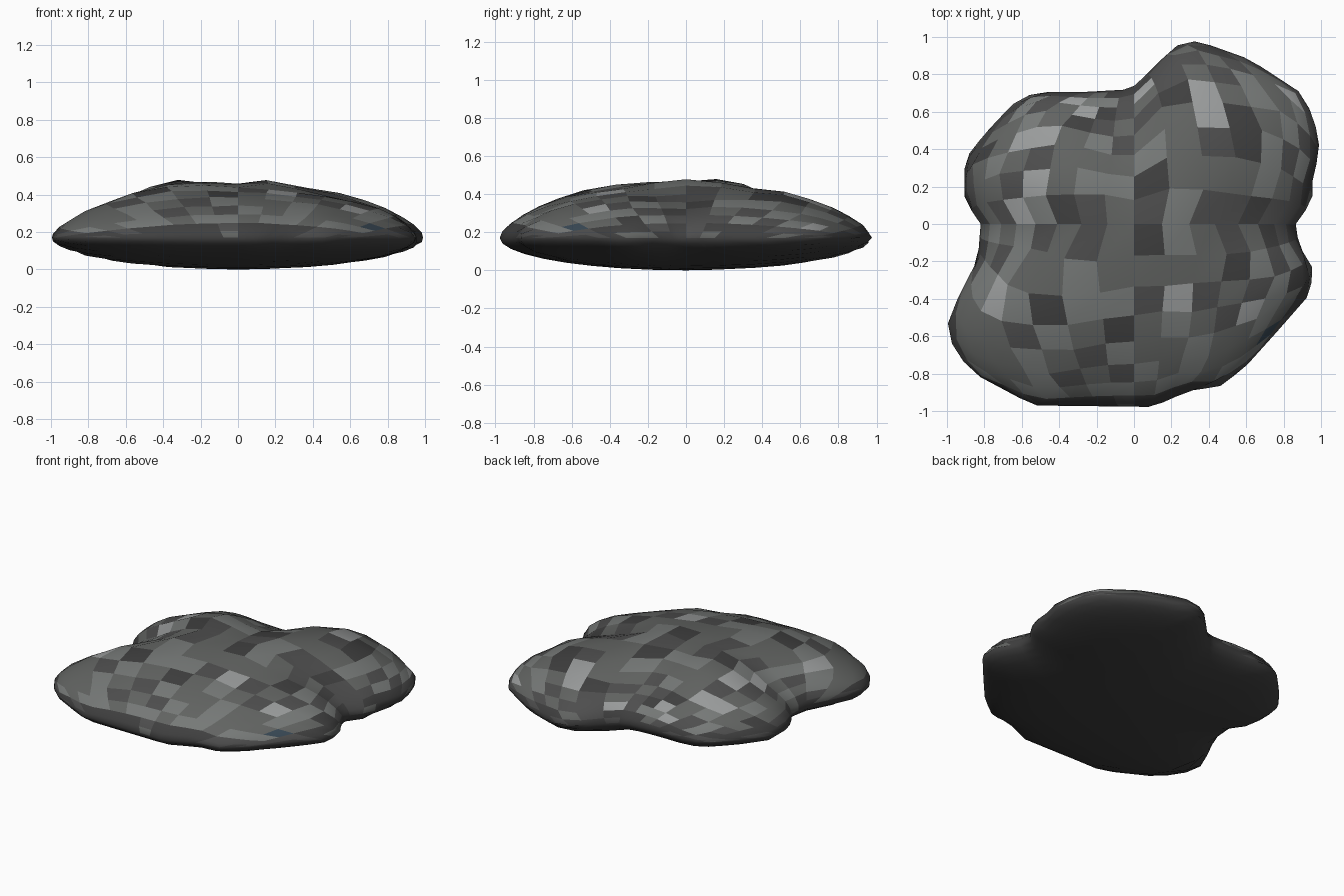
import bpy, bmesh, math, random
from mathutils import Vector

if "Cube" in bpy.data.objects:
    bpy.data.objects.remove(bpy.data.objects["Cube"])

random.seed(7)
N = 18          # cells along each side of the grid
RIM = 0.17      # height of the widest edge

# lobed outline seen from above
OUTLINE = [(.995, .39), (.97, .53), (.91, .69), (.62, .88), (.34, .98), (.21, .95), (.09, .82),
           (-.02, .72), (-.28, .705), (-.53, .705), (-.65, .64), (-.8, .48), (-.905, .345),
           (-.905, .125), (-.82, 0), (-.835, -.19), (-.91, -.33), (-.998, -.515), (-.965, -.68),
           (-.84, -.81), (-.68, -.89), (-.545, -.97), (.1, -.978), (.31, -.885), (.45, -.875),
           (.59, -.77), (.77, -.57), (.945, -.37), (.955, -.235), (.88, -.11), (.865, 0),
           (.955, .125), (.955, .25)]

# gentle mounds and valleys: x, y, height, radius
BUMPS = [(-.36, .2, .05, .3), (.19, 0, .025, .17), (-.03, .5, -.06, .2), (-.06, .1, -.02, .13),
         (-.35, -.45, .035, .3), (.5, .5, .03, .3), (-.65, -.05, -.04, .17), (.6, -.05, -.03, .2)]


def radius(a):
    """Distance from the centre to the outline in direction a."""
    d = Vector((math.cos(a), math.sin(a)))
    for i, p in enumerate(OUTLINE):
        p = Vector(p)
        e = Vector(OUTLINE[(i + 1) % len(OUTLINE)]) - p
        den = d.cross(e)
        if den > 1e-9 and -1e-5 <= p.cross(d) / den <= 1 + 1e-5:
            return p.cross(e) / den
    return .9


def place(u, v, top):
    """Square grid coordinate to a point on the upper or lower skin."""
    x, y = u * math.sqrt(1 - v * v / 2), v * math.sqrt(1 - u * u / 2)
    t = min(1, math.hypot(x, y))
    if t > .9999:
        t = 1
    a = math.atan2(y, x)
    s = math.sin(t * math.pi / 2)
    r = radius(a) * s
    px, py = r * math.cos(a), r * math.sin(a)
    rest = max(0, 1 - s * s)
    if not top:
        return px, py, RIM * (1 - math.sqrt(rest))
    h = .285 + sum(b[2] * math.exp(-((px - b[0]) ** 2 + (py - b[1]) ** 2) / b[3] ** 2) for b in BUMPS)
    if t < .85:
        h += random.uniform(-.006, .006)
    return px, py, RIM + h * rest ** .6


def material(name, c):
    m = bpy.data.materials.new(name)
    m.diffuse_color = (*c, 1)
    m.use_nodes = True
    m.node_tree.nodes["Principled BSDF"].inputs["Base Color"].default_value = m.diffuse_color
    return m


# stone skin: upper and lower grids welded along the rim
bm = bmesh.new()
for top in (True, False):
    g = [[bm.verts.new(place(2 * i / N - 1, 2 * j / N - 1, top)) for j in range(N + 1)] for i in range(N + 1)]
    for i in range(N):
        for j in range(N):
            q = [g[i][j], g[i + 1][j], g[i + 1][j + 1], g[i][j + 1]]
            f = bm.faces.new(q if top else q[::-1])
            f.smooth = True
            # patchy greys on top, with more even dark stone round the edge and beneath
            if top:
                edge = min(i, j, N - 1 - i, N - 1 - j) < 2
                f.material_index = random.choices(range(5), (6, 4, 1, 0, 0) if edge else (1, 3, 6, 4, 1))[0]
bmesh.ops.remove_doubles(bm, verts=bm.verts, dist=.0005)

me = bpy.data.meshes.new("stone")
bm.to_mesh(me)
bm.free()
for k, c in enumerate([(.05, .05, .05), (.075, .075, .075), (.12, .125, .12), (.18, .19, .185), (.32, .33, .33)]):
    me.materials.append(material("grey_%d" % k, c))
# single bluish patch on the front right edge
me.materials.append(material("blue_grey", (.04, .065, .09)))
best = min(me.polygons, key=lambda f: (f.center - Vector((.68, -.6, .23))).length)
best.material_index = 5
stone = bpy.data.objects.new("stone", me)
bpy.context.collection.objects.link(stone)
